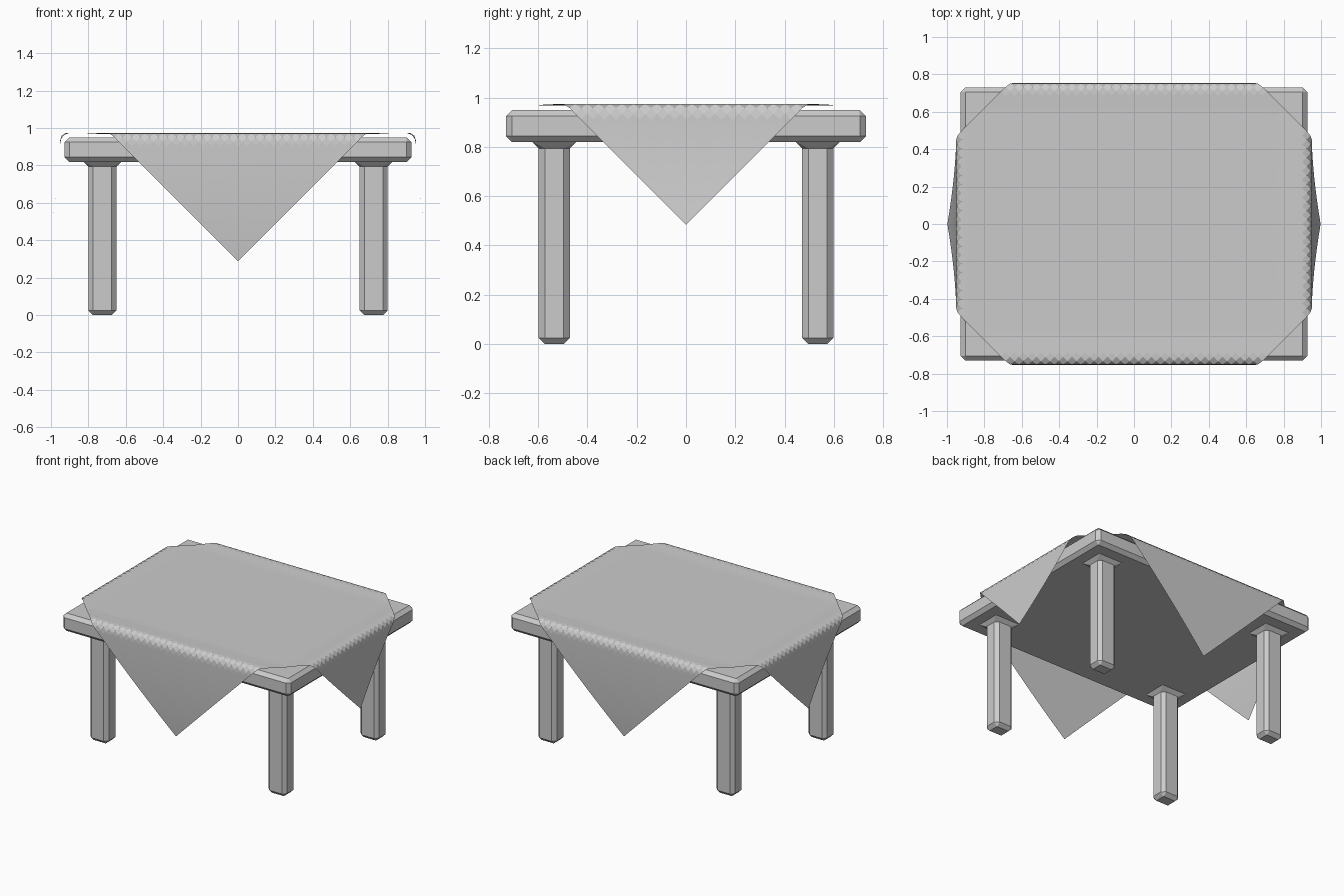
import bpy, bmesh, math

if "Cube" in bpy.data.objects:
    bpy.data.objects.remove(bpy.data.objects["Cube"])

HX, HY = 0.927, 0.731          # tabletop half sizes
Z0, Z1 = 0.819, 0.95           # tabletop underside and upper face
C = 0.025                      # chamfer used everywhere


def new_object(name, bm):
    bmesh.ops.recalc_face_normals(bm, faces=bm.faces)
    mesh = bpy.data.meshes.new(name)
    bm.to_mesh(mesh)
    bm.free()
    obj = bpy.data.objects.new(name, mesh)
    bpy.context.collection.objects.link(obj)
    return obj


def octagon(hx, hy, c):
    return [(hx - c, -hy), (hx, -hy + c), (hx, hy - c), (hx - c, hy),
            (-hx + c, hy), (-hx, hy - c), (-hx, -hy + c), (-hx + c, -hy)]


def loft(name, sections, cx=0, cy=0):
    """Stack chamfered rectangles (half x, half y, corner chamfer, z)."""
    bm = bmesh.new()
    rings = [[bm.verts.new((cx + x, cy + y, z)) for x, y in octagon(hx, hy, c)]
             for hx, hy, c, z in sections]
    for a, b in zip(rings, rings[1:]):
        for i in range(8):
            j = (i + 1) % 8
            bm.faces.new((a[i], a[j], b[j], b[i]))
    bm.faces.new(rings[0][::-1])
    bm.faces.new(rings[-1])
    return new_object(name, bm)


# Chamfered tabletop
loft("tabletop", [(HX - C, HY - C, 0.002, Z0), (HX, HY, C, Z0 + C),
                  (HX, HY, C, Z1 - C), (HX - C, HY - C, 0.002, Z1)])

# Four legs with chamfered feet and a flared joint under the top
LX, LY = 0.075, 0.063
for sy, end in ((-1, "front"), (1, "back")):
    for sx, side in ((-1, "left"), (1, "right")):
        loft(f"{end}_{side}_leg",
             [(LX - C, LY - C, 0.002, 0), (LX, LY, C, C), (LX, LY, C, Z0 - C),
              (LX + C, LY + C, 0.002, Z0)], sx * 0.725, sy * 0.535)


# Tablecloth: square turned 45 degrees, folded over the table edges
R, ZC, RAD, N = 1.42, 0.969, 0.036, 60


def fold(t, start, drift):
    """Arc length from the centre -> (distance outward, drop below the top)."""
    s, d = math.copysign(1, t), abs(t) - start
    arc = RAD * math.pi / 2
    if d <= 0:
        rise = 0.006 * max(0, 1 + d / 0.12)
        return t, -rise
    if d < arc:
        a = d / RAD
        return s * (start + RAD * math.sin(a)), RAD * (1 - math.cos(a)) - 0.006 * (1 - d / arc)
    h = d - arc
    return s * (start + RAD + drift(h)), RAD + h


bm = bmesh.new()
grid = []
for i in range(N + 1):
    row = []
    for j in range(N + 1):
        u, v = 2 * i / N - 1, 2 * j / N - 1
        x, dx = fold(R * (u + v) / 2, 0.915, lambda h: 0.047 * (h / 0.45) ** 1.6)
        y, dy = fold(R * (u - v) / 2, 0.719, lambda h: -0.035 * (h / 0.65) ** 2.2)
        drop = dx + dy if max(dx, dy) > 0 else min(dx, dy)
        row.append(bm.verts.new((x, y, ZC - drop)))
    grid.append(row)
for i in range(N):
    for j in range(N):
        bm.faces.new((grid[i][j], grid[i][j + 1], grid[i + 1][j + 1], grid[i + 1][j]))
cloth = new_object("tablecloth", bm)
# keep the cloth's upper side facing out
if cloth.data.polygons[N * N // 2 + N // 2].normal.z < 0:
    cloth.data.flip_normals()
